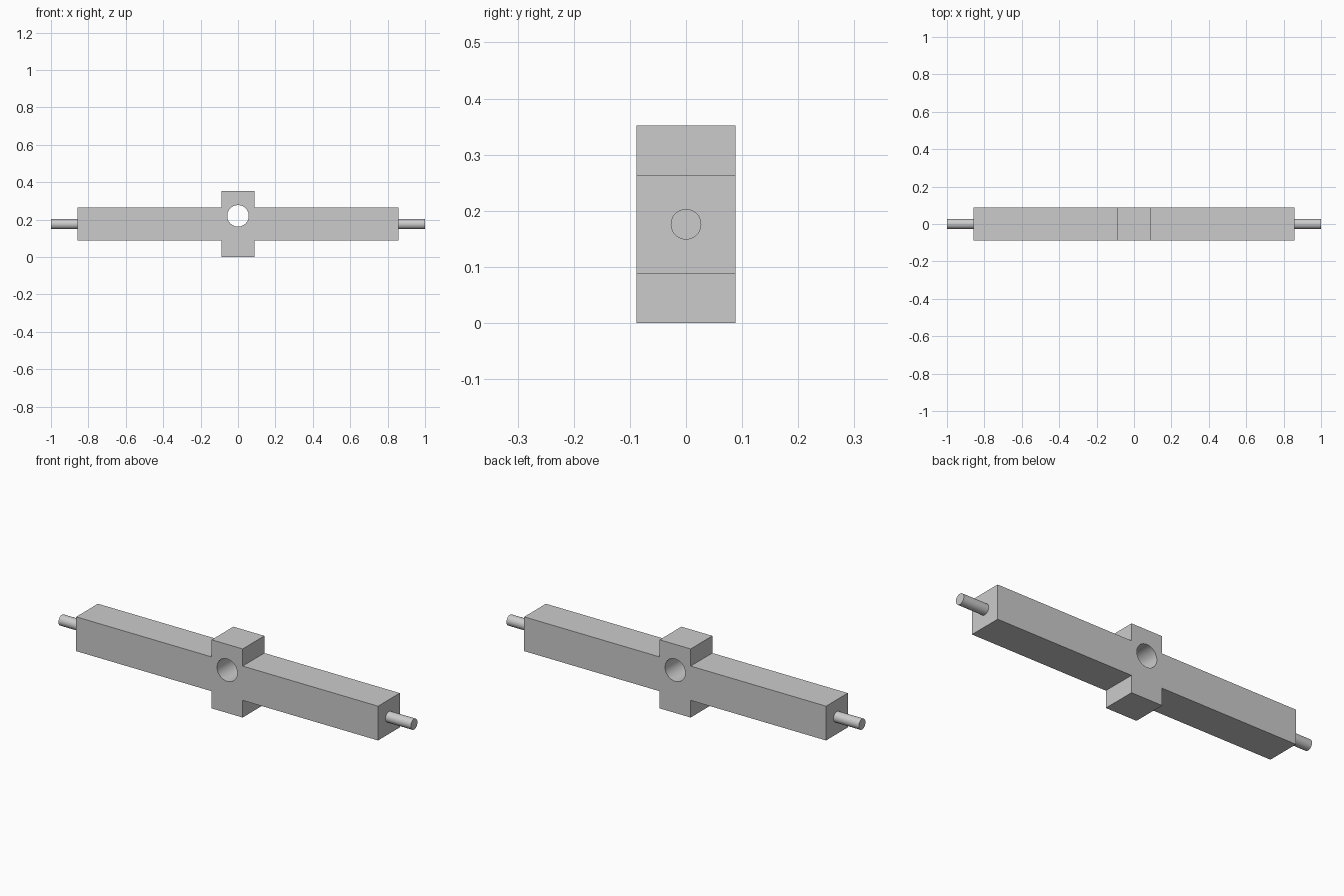
import bpy
import bmesh
from math import pi, radians

cube = bpy.data.objects.get("Cube")
if cube:
    bpy.data.objects.remove(cube, do_unlink=True)

HALF = 0.088        # half thickness of the square bar
MID = 2 * HALF      # height of the bar axis
ARM = 0.857         # half length of the bar

grey = bpy.data.materials.new("plain grey")
grey.use_nodes = True
grey.diffuse_color = (0.6, 0.6, 0.6, 1)
grey.node_tree.nodes["Principled BSDF"].inputs["Base Color"].default_value = (0.6, 0.6, 0.6, 1)


def cylinder(name, radius, depth, location, rotation):
    bpy.ops.mesh.primitive_cylinder_add(vertices=48, radius=radius, depth=depth,
                                        location=location, rotation=rotation)
    obj = bpy.context.object
    obj.name = name
    obj.data.materials.append(grey)
    return obj


def smooth(obj):
    bpy.ops.object.select_all(action="DESELECT")
    obj.select_set(True)
    bpy.context.view_layer.objects.active = obj
    bpy.ops.object.shade_smooth_by_angle(angle=radians(30))


# Cross-shaped body: one quarter of the outline, turned into all four
quarter = [(ARM, HALF), (HALF, HALF), (HALF, MID)]
half = quarter + [(-x, z) for x, z in reversed(quarter)]
outline = half + [(-x, -z) for x, z in half]

bm = bmesh.new()
face = bm.faces.new([bm.verts.new((x, -HALF, z + MID)) for x, z in outline])
result = bmesh.ops.extrude_face_region(bm, geom=[face])
moved = [v for v in result["geom"] if isinstance(v, bmesh.types.BMVert)]
bmesh.ops.translate(bm, verts=moved, vec=(0, 2 * HALF, 0))
bmesh.ops.recalc_face_normals(bm, faces=bm.faces)
mesh = bpy.data.meshes.new("cross_body")
bm.to_mesh(mesh)
bm.free()
body = bpy.data.objects.new("cross_body", mesh)
bpy.context.collection.objects.link(body)
mesh.materials.append(grey)

# Round hole through the middle, a little above the bar axis
cutter = cylinder("hole_cutter", 0.0575, 4 * HALF, (0, 0, MID + HALF / 2), (pi / 2, 0, 0))
cutter.hide_render = True
cut = body.modifiers.new("hole", "BOOLEAN")
cut.operation = "DIFFERENCE"
cut.solver = "EXACT"
cut.object = cutter
bpy.ops.object.select_all(action="DESELECT")
body.select_set(True)
bpy.context.view_layer.objects.active = body
bpy.ops.object.modifier_apply(modifier=cut.name)
bpy.data.objects.remove(cutter, do_unlink=True)
smooth(body)

# Pivot pins at both ends, slightly sunk into the bar
inner = ARM - 0.01
for side, name in ((1, "left_pin"), (-1, "right_pin")):
    pin = cylinder(name, 0.0272, 1 - inner, (side * (1 + inner) / 2, 0, MID), (0, pi / 2, 0))
    smooth(pin)
